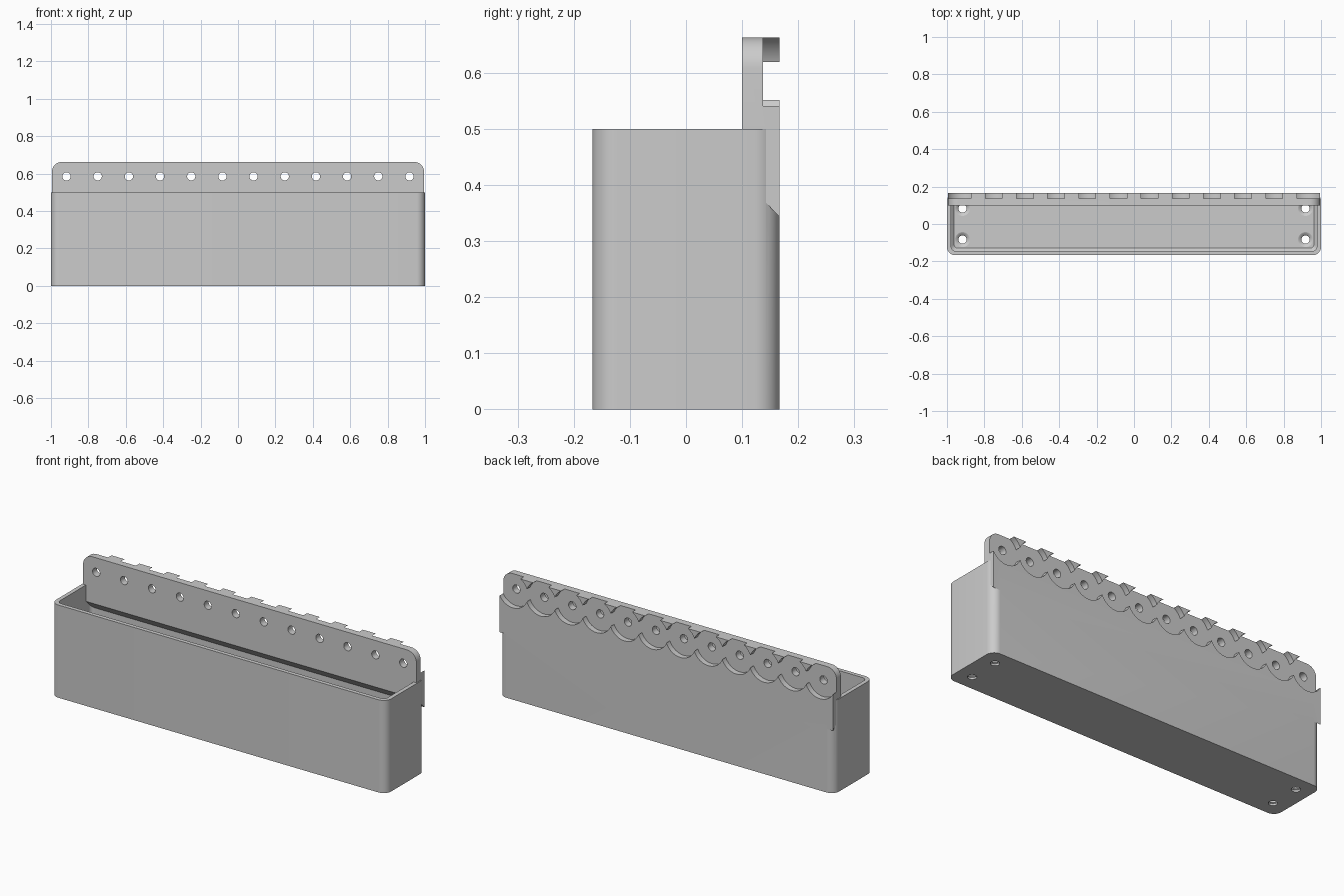
import bpy, bmesh, math
from mathutils import Matrix, Vector

if "Cube" in bpy.data.objects:
    bpy.data.objects.remove(bpy.data.objects["Cube"], do_unlink=True)

HALF_X, HALF_Y, RIM_Z = 1.0, 0.167, 0.5
PLATE_X, PLATE_FRONT, PLATE_TOP = 0.995, 0.1, 0.663
STEP_Y, HOLE_Z, HOLE_R, SCALLOP_R = 0.137, 0.585, 0.022, 0.09
COUNT = 12
PITCH = 2 * HALF_X / COUNT
COLUMNS = [(i - (COUNT - 1) / 2) * PITCH for i in range(COUNT)]

grey = bpy.data.materials.new("matte_grey")
grey.use_nodes = True
colour = (0.6, 0.6, 0.6, 1)
grey.diffuse_color = colour
grey.node_tree.nodes["Principled BSDF"].inputs["Base Color"].default_value = colour


def finish(bm, name):
    bmesh.ops.recalc_face_normals(bm, faces=bm.faces[:])
    mesh = bpy.data.meshes.new(name)
    bm.to_mesh(mesh)
    bm.free()
    mesh.materials.append(grey)
    obj = bpy.data.objects.new(name, mesh)
    bpy.context.collection.objects.link(obj)
    return obj


def skin(bm, loops):
    """Closed solid through a stack of equal-length loops."""
    rings = [[bm.verts.new(p) for p in loop] for loop in loops]
    for low, high in zip(rings, rings[1:]):
        for i in range(len(low)):
            j = (i + 1) % len(low)
            bm.faces.new((low[i], low[j], high[j], high[i]))
    bm.faces.new(rings[0][::-1])
    bm.faces.new(rings[-1])


def rounded_rect(inset, radius, z, steps=10):
    points = []
    for k, (sx, sy) in enumerate([(1, 1), (-1, 1), (-1, -1), (1, -1)]):
        cx, cy = sx * (HALF_X - inset - radius), sy * (HALF_Y - inset - radius)
        for s in range(steps + 1):
            a = (k + s / steps) * math.pi / 2
            points.append(Vector((cx + radius * math.cos(a), cy + radius * math.sin(a), z)))
    return points


def circle(radius, z, sides):
    return [Vector((radius * math.cos(a), radius * math.sin(a), z))
            for a in (2 * math.pi * i / sides for i in range(sides))]


def tray_solid(name, levels):
    bm = bmesh.new()
    skin(bm, [rounded_rect(*level) for level in levels])
    return finish(bm, name)


def turned_cutters(name, profile, matrices, sides):
    """Several copies of one turned profile (radius, height) in a single cutter."""
    bm = bmesh.new()
    for m in matrices:
        skin(bm, [[m @ p for p in circle(r, h, sides)] for r, h in profile])
    obj = finish(bm, name)
    obj.hide_render = True
    return obj


def boolean(target, other, operation):
    bpy.context.view_layer.objects.active = target
    mod = target.modifiers.new(operation, 'BOOLEAN')
    mod.operation, mod.solver, mod.object = operation, 'EXACT', other
    bpy.ops.object.modifier_apply(modifier=mod.name)
    bpy.data.objects.remove(other, do_unlink=True)


# Hollow bin with rounded corners and a chamfered floor edge
bin_body = tray_solid("wall_bin", [(0, 0.045, 0), (0, 0.045, RIM_Z)])
cavity = tray_solid("cavity_cutter", [(0.038, 0.02, 0.03), (0.022, 0.025, 0.046),
                                      (0.022, 0.025, RIM_Z + 0.1)])
boolean(bin_body, cavity, 'DIFFERENCE')

# Tall mounting plate with a sloped underside and rounded top corners
bm = bmesh.new()
profile = [(PLATE_FRONT, 0.412), (HALF_Y, 0.343), (HALF_Y, PLATE_TOP), (PLATE_FRONT, PLATE_TOP)]
skin(bm, [[Vector((x, y, z)) for y, z in profile] for x in (-PLATE_X, PLATE_X)])
corners = [e for e in bm.edges
           if all(v.co.z > PLATE_TOP - 0.001 for v in e.verts)
           and e.verts[0].co.x == e.verts[1].co.x]
bmesh.ops.bevel(bm, geom=corners, offset=0.055, segments=10, profile=0.5, affect='EDGES')
boolean(bin_body, finish(bm, "mounting_plate"), 'UNION')

# Overlapping round pockets in the back, cut as two interleaved sets
turn = Matrix.Rotation(-math.pi / 2, 4, 'X')
for start in (0, 1):
    places = [Matrix.Translation((x, 0, HOLE_Z)) @ turn for x in COLUMNS[start::2]]
    pockets = turned_cutters("pocket_cutter", [(SCALLOP_R, STEP_Y), (SCALLOP_R, 0.3)], places, 64)
    boolean(bin_body, pockets, 'DIFFERENCE')

# Row of holes through the plate
places = [Matrix.Translation((x, 0, HOLE_Z)) @ turn for x in COLUMNS]
holes = turned_cutters("plate_hole_cutter", [(HOLE_R, 0.05), (HOLE_R, 0.3)], places, 24)
boolean(bin_body, holes, 'DIFFERENCE')

# Countersunk screw holes in the floor
places = [Matrix.Translation((x, y, 0)) for x in (COLUMNS[0], COLUMNS[-1])
          for y in (-PITCH / 2, PITCH / 2)]
screws = turned_cutters("screw_hole_cutter", [(HOLE_R, -0.05), (HOLE_R, 0.01), (0.034, 0.022),
                                              (0.04, 0.024), (0.04, 0.04)], places, 32)
boolean(bin_body, screws, 'DIFFERENCE')

bpy.ops.object.select_all(action='DESELECT')
bin_body.select_set(True)
bpy.context.view_layer.objects.active = bin_body
bpy.ops.object.shade_smooth_by_angle(angle=math.radians(30))
